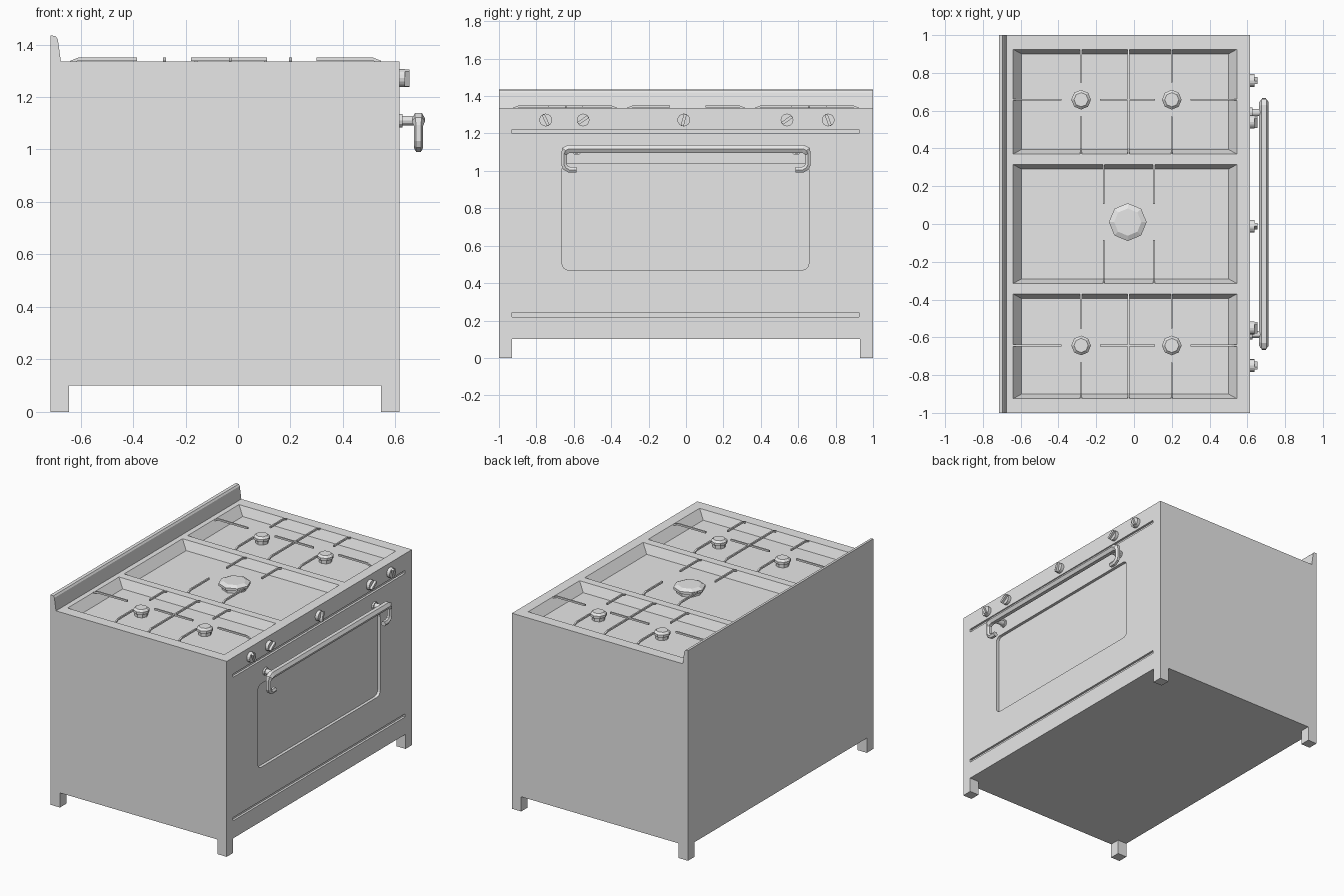
import bpy, bmesh
from math import sin, cos, pi, radians
from mathutils import Matrix, Vector

old = bpy.data.objects.get("Cube")
if old:
    bpy.data.objects.remove(old, do_unlink=True)

# One plain material
grey = bpy.data.materials.new("plain grey")
grey.use_nodes = True
grey.diffuse_color = (0.8, 0.8, 0.8, 1)
grey.node_tree.nodes["Principled BSDF"].inputs["Base Color"].default_value = (0.8, 0.8, 0.8, 1)

BACK, FRONT, TOP, BASE = -0.715, 0.615, 1.335, 0.10
DEPTH = 0.06


def loft(name, rings):
    """Solid skinned through rings with equal point counts, capped at both ends."""
    bm = bmesh.new()
    loops = [[bm.verts.new(p) for p in ring] for ring in rings]
    n = len(loops[0])
    for a, b in zip(loops, loops[1:]):
        for i in range(n):
            bm.faces.new((a[i], a[(i + 1) % n], b[(i + 1) % n], b[i]))
    bm.faces.new(loops[0][::-1])
    bm.faces.new(loops[-1])
    bmesh.ops.recalc_face_normals(bm, faces=bm.faces)
    mesh = bpy.data.meshes.new(name)
    bm.to_mesh(mesh)
    bm.free()
    mesh.materials.append(grey)
    obj = bpy.data.objects.new(name, mesh)
    bpy.context.collection.objects.link(obj)
    return obj


def rect(x0, x1, y0, y1, z):
    return [(x0, y0, z), (x1, y0, z), (x1, y1, z), (x0, y1, z)]


def box(name, x0, x1, y0, y1, z0, z1):
    return loft(name, [rect(x0, x1, y0, y1, z0), rect(x0, x1, y0, y1, z1)])


def circle(r, z, n):
    return [(r * cos(2 * pi * i / n), r * sin(2 * pi * i / n), z) for i in range(n)]


def rounded(y0, y1, z0, z1, r, x):
    """Rounded rectangle facing along x."""
    pts = []
    corners = ((y1 - r, z1 - r), (y0 + r, z1 - r), (y0 + r, z0 + r), (y1 - r, z0 + r))
    for k, (cy, cz) in enumerate(corners):
        for j in range(5):
            a = pi / 2 * (k + j / 4)
            pts.append((x, cy + r * cos(a), cz + r * sin(a)))
    return pts


def carve(target, cutter):
    mod = target.modifiers.new("cut", "BOOLEAN")
    mod.operation, mod.solver, mod.object = "DIFFERENCE", "EXACT", cutter
    bpy.context.view_layer.objects.active = target
    bpy.ops.object.modifier_apply(modifier=mod.name)
    bpy.data.objects.remove(cutter, do_unlink=True)


# Cabinet with sunken trays, front grooves and recessed door panel
body = box("cabinet", BACK, FRONT, -1, 1, BASE, TOP)
X0, X1 = -0.64, 0.545
TRAYS = ((-0.925, -0.37), (-0.315, 0.315), (0.37, 0.925))
for y0, y1 in TRAYS:
    carve(body, loft("tray_cutter", [
        rect(X0 + 0.045, X1 - 0.045, y0 + 0.025, y1 - 0.025, TOP - DEPTH),
        rect(X0, X1, y0, y1, TOP), rect(X0, X1, y0, y1, TOP + 0.1)]))
for z in (0.22, 1.2):
    carve(body, box("groove_cutter", FRONT - 0.015, FRONT + 0.1, -0.93, 0.925, z, z + 0.022))
carve(body, loft("door_cutter", [rounded(-0.663, 0.657, 0.47, 1.04, 0.035, x)
                                 for x in (FRONT - 0.02, FRONT + 0.1)]))

# Legs
for x in (BACK, FRONT - 0.07):
    for y in (-1, 0.93):
        box("leg", x, x + 0.07, y, y + 0.07, 0, BASE)

# Backsplash with slanted front
lip = ((BACK, TOP), (-0.675, TOP), (-0.687, 1.42), (-0.695, 1.432), (BACK, 1.435))
loft("backsplash", [[(x, y, z) for x, z in lip] for y in (-1, 1)])


# Grate bars: ends resting on the rim slope down
def bar(start, end, rest_start=True, rest_end=False):
    a, b = Vector((*start, 0)), Vector((*end, 0))
    along = (b - a).normalized()
    side = Vector((-along.y, along.x, 0)) * 0.005
    stations = [(a, -0.012 if rest_start else 0)]
    if rest_start:
        stations.append((a + along * 0.03, 0))
    if rest_end:
        stations.append((b - along * 0.03, 0))
    stations.append((b, -0.012 if rest_end else 0))
    rings = []
    for p, drop in stations:
        lo, hi = Vector((0, 0, 1.338 + drop)), Vector((0, 0, 1.35 + drop))
        rings.append([p - side + lo, p + side + lo, p + side + hi, p - side + hi])
    loft("grate_bar", rings)


# Octagonal burners
def burner(x, y, r):
    steps = ((0.8, 0), (0.8, 0.025), (1, 0.025), (1, 0.042), (0.72, 0.055))
    obj = loft("burner", [circle(r * k, h, 8) for k, h in steps])
    obj.location = (x, y, TOP - DEPTH)


for (y0, y1), cy in ((TRAYS[0], -0.643), (TRAYS[2], 0.658)):
    bar((X0, cy), (-0.385, cy))
    bar((-0.18, cy), (0.11, cy), False)
    bar((X1, cy), (0.30, cy))
    bar((-0.03, y0), (-0.03, y1), True, True)
    for x in (-0.28, 0.20):
        bar((x, y0), (x, cy - 0.09))
        bar((x, y1), (x, cy + 0.09))
        burner(x, cy, 0.052)
for x in (-0.16, 0.105):
    bar((x, TRAYS[1][0]), (x, -0.085))
    bar((x, TRAYS[1][1]), (x, 0.105))
burner(-0.033, 0.01, 0.1)

# Control knobs with tilted grips
for y, tilt in ((-0.75, 25), (-0.55, -55), (-0.012, -15), (0.54, -55), (0.76, 20)):
    turn = Matrix.Translation((FRONT, y, 1.272)) @ Matrix.Rotation(pi / 2, 4, "Y")
    loft("knob", [circle(0.034, z, 16) for z in (0, 0.022)]).matrix_world = turn
    grip = box("knob_grip", -0.032, 0.032, -0.008, 0.008, 0.02, 0.038)
    grip.matrix_world = turn @ Matrix.Rotation(radians(tilt), 4, "Z")

# Door handle: bar with hooked ends, swept with a bevelled section
half = [(0.585, 1.006), (0.625, 1.006), (0.645, 1.018), (0.652, 1.035),
        (0.652, 1.09), (0.645, 1.108), (0.625, 1.118)]
path = [(-y, z) for y, z in half] + half[::-1]
curve = bpy.data.curves.new("door_handle", "CURVE")
curve.dimensions = "3D"
curve.bevel_depth, curve.bevel_resolution, curve.use_fill_caps = 0.022, 1, True
spline = curve.splines.new("POLY")
spline.points.add(len(path) - 1)
for point, (y, z) in zip(spline.points, path):
    point.co = (0.688, y, z, 1)
    point.radius = 0.8 if z < 1.1 else 1.15
spline.use_smooth = False
curve.materials.append(grey)
handle = bpy.data.objects.new("door_handle", curve)
bpy.context.collection.objects.link(handle)

# Handle posts with small collars
for y in (-0.585, 0.59):
    post = Matrix.Translation((FRONT, y, 1.11)) @ Matrix.Rotation(pi / 2, 4, "Y")
    rings = [circle(r, z, 12) for r, z in ((0.026, 0), (0.026, 0.012), (0.018, 0.012), (0.018, 0.07))]
    loft("handle_post", rings).matrix_world = post
